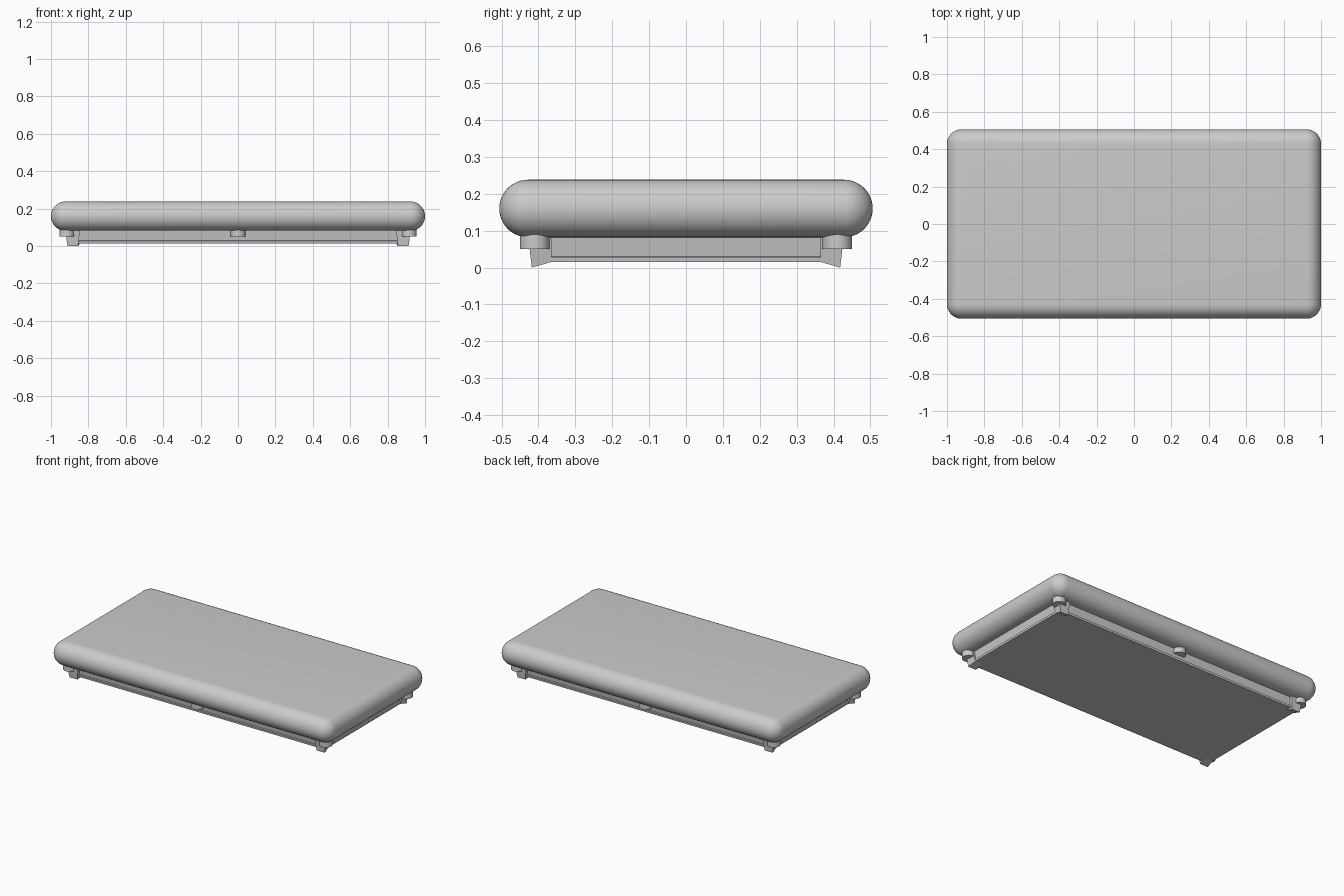
import bpy, bmesh

if "Cube" in bpy.data.objects:
    bpy.data.objects.remove(bpy.data.objects["Cube"])


def make_object(name, bm):
    bmesh.ops.recalc_face_normals(bm, faces=bm.faces)
    mesh = bpy.data.meshes.new(name)
    bm.to_mesh(mesh)
    bm.free()
    ob = bpy.data.objects.new(name, mesh)
    bpy.context.collection.objects.link(ob)
    return ob


def smooth(ob, angle=0.6):
    bpy.ops.object.select_all(action='DESELECT')
    ob.select_set(True)
    bpy.context.view_layer.objects.active = ob
    bpy.ops.object.shade_smooth_by_angle(angle=angle)


def loft(name, rings):
    """Closed solid through rings of four corner points, bottom to top."""
    bm = bmesh.new()
    loops = [[bm.verts.new(p) for p in ring] for ring in rings]
    for a, b in zip(loops, loops[1:]):
        for i in range(4):
            j = (i + 1) % 4
            bm.faces.new((a[i], a[j], b[j], b[i]))
    bm.faces.new(loops[0][::-1])
    bm.faces.new(loops[-1])
    return make_object(name, bm)


def rect(hx, hy, z):
    return [(-hx, -hy, z), (hx, -hy, z), (hx, hy, z), (-hx, hy, z)]


# Cushion slab with fully rounded edges
bm = bmesh.new()
bmesh.ops.create_cube(bm, size=1)
for v in bm.verts:
    v.co = (v.co.x * 2, v.co.y * 1.012, 0.16 + v.co.z * 0.156)
bmesh.ops.bevel(bm, geom=bm.edges[:], offset=0.0775, segments=12,
                profile=0.5, affect='EDGES', clamp_overlap=True)
smooth(make_object("cushion_slab", bm))

# Tapered base tray with a small step near the bottom
loft("base_tray", [rect(0.905, 0.408, 0.015), rect(0.907, 0.410, 0.028),
                   rect(0.900, 0.403, 0.030), rect(0.910, 0.412, 0.090)])

# Wedge feet in the four corners, pins at the corners and long-side centres
for sy, side in ((-1, "front"), (1, "back")):
    for sx, end in ((-1, "left"), (1, "right")):
        bottom = [(0.845, 0.365, 0.015), (0.905, 0.365, 0.015),
                  (0.912, 0.418, 0.0), (0.855, 0.418, 0.0)]
        top = [(0.845, 0.365, 0.085), (0.923, 0.365, 0.085),
               (0.923, 0.428, 0.085), (0.845, 0.428, 0.085)]
        loft(f"{side}_{end}_foot",
             [[(x * sx, y * sy, z) for x, y, z in ring] for ring in (bottom, top)])
    for px, end in ((-0.915, "left"), (0, "middle"), (0.915, "right")):
        bm = bmesh.new()
        bmesh.ops.create_cone(bm, cap_ends=True, segments=32, radius1=0.04,
                              radius2=0.04, depth=0.04)
        bmesh.ops.translate(bm, verts=bm.verts, vec=(px, 0.41 * sy, 0.07))
        smooth(make_object(f"{side}_{end}_pin", bm))
